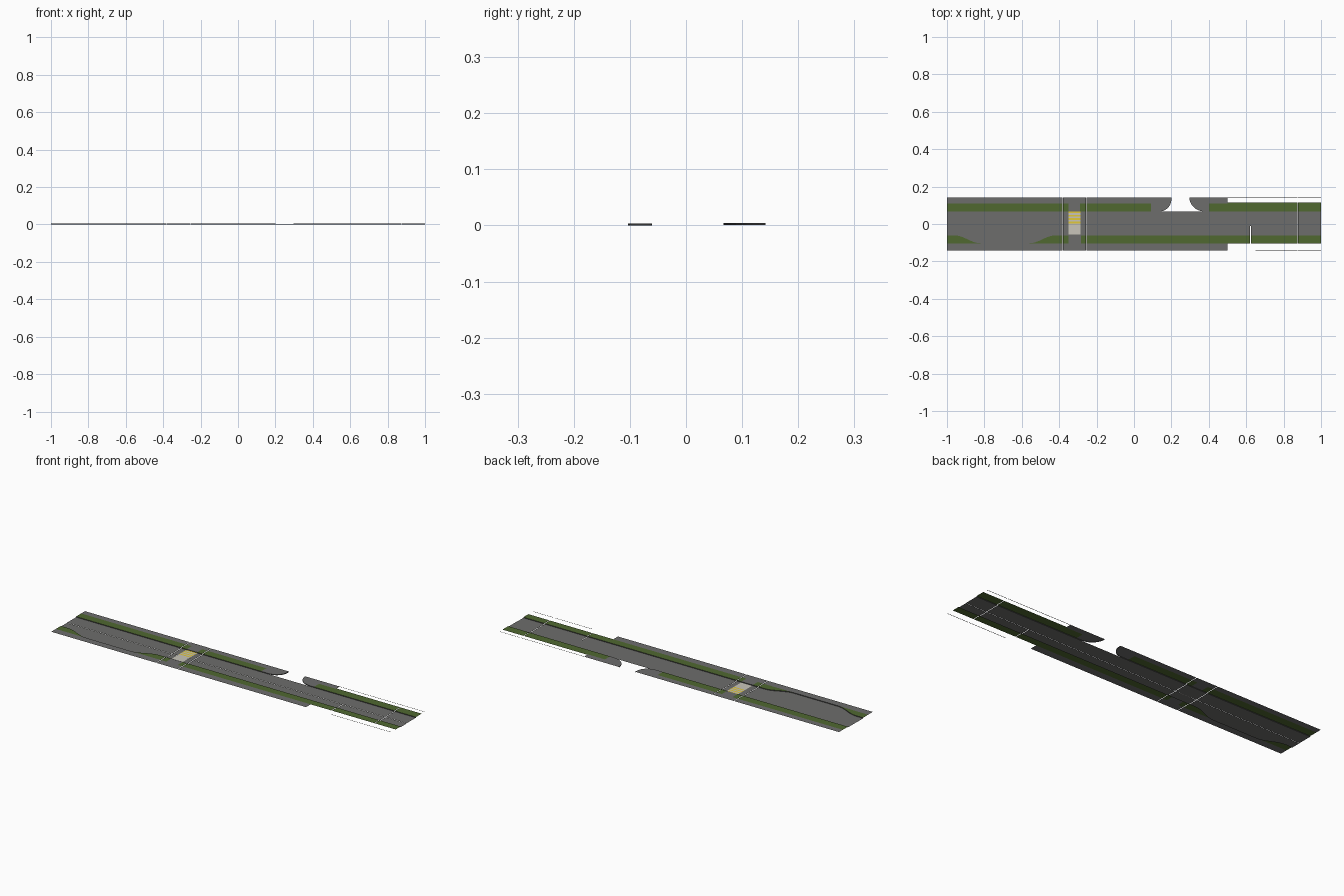
import bpy, bmesh, math

if "Cube" in bpy.data.objects:
    bpy.data.objects.remove(bpy.data.objects["Cube"])

def material(name, rgb):
    m = bpy.data.materials.new(name)
    m.diffuse_color = (*rgb, 1)
    m.use_nodes = True
    m.node_tree.nodes["Principled BSDF"].inputs["Base Color"].default_value = m.diffuse_color
    return m

ASPHALT = material("asphalt grey", (0.155, 0.155, 0.15))
PAVING = material("pavement grey", (0.155, 0.155, 0.152))
CURB = material("curb dark grey", (0.06, 0.06, 0.06))
GRASS = material("grass green", (0.08, 0.14, 0.03))
CREAM = material("crossing cream", (0.58, 0.56, 0.49))
YELLOW = material("stripe yellow", (0.75, 0.58, 0.04))

JOINTS = (-0.382, -0.256, 0.875)   # narrow open joints between road sections
HALF = 0.0015
FRONT_Z, BACK_Z = 0.0035, 0.0045   # verge heights on each side
OUT, GB, GF = 0.142, 0.067, -0.061  # outer edge, back curb, front curb
WB, WF = 0.11, -0.103              # inner edges of the walkways


def finish(name, bm, mat, joints):
    # open the joints by cutting on both sides and removing the slivers
    for g in joints:
        for x in (g - HALF, g + HALF):
            bmesh.ops.bisect_plane(bm, geom=bm.verts[:] + bm.edges[:] + bm.faces[:],
                                   plane_co=(x, 0, 0), plane_no=(1, 0, 0))
        thin = [f for f in bm.faces if abs(f.calc_center_median().x - g) < HALF * 0.9]
        bmesh.ops.delete(bm, geom=thin, context='FACES')
    me = bpy.data.meshes.new(name)
    bm.to_mesh(me)
    bm.free()
    me.materials.append(mat)
    bpy.context.collection.objects.link(bpy.data.objects.new(name, me))


def sheet(name, pts, z, mat, joints=JOINTS):
    bm = bmesh.new()
    f = bm.faces.new([bm.verts.new((p[0], p[1], z)) for p in pts])
    f.normal_update()
    if f.normal.z < 0:
        f.normal_flip()
    finish(name, bm, mat, joints)


def rect(name, x0, x1, y0, y1, z, mat, joints=JOINTS):
    sheet(name, [(x0, y0), (x1, y0), (x1, y1), (x0, y1)], z, mat, joints)


def wall(name, path, z0, z1, mat=CURB):
    bm = bmesh.new()
    lo = [bm.verts.new((x, y, z0)) for x, y in path]
    hi = [bm.verts.new((x, y, z1)) for x, y in path]
    for i in range(len(path) - 1):
        bm.faces.new((lo[i], lo[i + 1], hi[i + 1], hi[i]))
    finish(name, bm, mat, JOINTS)


def ease(x0, y0, x1, y1, n=8):
    # smooth S shaped curb line
    return [(x0 + (x1 - x0) * i / n,
             y0 + (y1 - y0) * (0.5 - 0.5 * math.cos(math.pi * i / n))) for i in range(n + 1)]


def arc(cx, cy, rx, ry, a0, a1, n=10):
    return [(cx + rx * math.cos(math.radians(a0 + (a1 - a0) * i / n)),
             cy + ry * math.sin(math.radians(a0 + (a1 - a0) * i / n))) for i in range(n + 1)]


# carriageway: two lanes at slightly different levels, plus the parking bay
bay_in = ease(-0.96, GF, -0.82, WF)
bay_out = ease(-0.56, WF, -0.42, GF)
rect("front_lane", -1, 1, GF, -0.01, 0, ASPHALT, JOINTS + (0.623,))
rect("back_lane", -1, 1, -0.01, GB, 0.001, ASPHALT)
sheet("parking_bay", bay_in + bay_out, 0, ASPHALT)

# front walkway and verge
rect("front_walkway", -1, 0.5, -OUT, WF, FRONT_Z, PAVING)
sheet("front_verge_end", [(-1, WF), (-1, GF)] + bay_in, FRONT_Z, GRASS)
sheet("front_verge_taper", bay_out + [(-0.35, GF), (-0.35, WF)], FRONT_Z, GRASS)
rect("front_crossing_landing", -0.35, -0.283, WF, GF, FRONT_Z, PAVING)
rect("front_verge", -0.283, 1, WF, GF, FRONT_Z, GRASS, JOINTS + (0.623,))
wall("front_curb", [(-1, GF)] + bay_in + bay_out + [(1, GF)], 0, FRONT_Z)

# back walkway and verge, with rounded corners at the side street
left_corner = arc(0.135, 0.132, 0.065, 0.132 - GB, -90, 0)
right_corner = arc(0.378, OUT, 0.082, OUT - GB, 180, 270)
rect("back_walkway", -1, 0.09, WB, OUT, BACK_Z, PAVING)
rect("back_verge_left", -1, -0.35, GB, WB, BACK_Z, GRASS)
rect("back_crossing_landing", -0.35, -0.288, GB, WB, BACK_Z, PAVING)
rect("back_verge_middle", -0.288, 0.09, GB, WB, BACK_Z, GRASS)
sheet("left_street_corner", [(0.09, OUT), (0.09, GB)] + left_corner + [(0.2, OUT)],
      BACK_Z, PAVING)
sheet("right_street_corner", right_corner + [(0.4, GB), (0.4, OUT)], BACK_Z, PAVING)
rect("back_walkway_right", 0.4, 0.5, WB, OUT, BACK_Z, PAVING)
rect("back_verge_right", 0.4, 0.5, GB, WB, BACK_Z, GRASS)
rect("back_verge_far_right", 0.5, 1, GB, 0.115, BACK_Z, GRASS)
wall("back_curb_left", [(-1, GB), (0.09, GB)] + left_corner + [(0.2, OUT)], 0.001, BACK_Z)
wall("back_curb_right", right_corner + [(1, GB)], 0.001, BACK_Z)

# thin outer edging strips, continuing past the walkways
rect("front_edging", 0.65, 1, -OUT, -OUT + 0.003, FRONT_Z, PAVING)
rect("back_edging", 0.5, 1, OUT - 0.003, OUT, BACK_Z, PAVING)

# pedestrian crossing with stripes on the back half
rect("crossing", -0.35, -0.285, -0.056, GB, 0.0016, CREAM)
for i in range(4):
    y = 0.004 + i * 0.018
    rect("crossing_stripe", -0.35, -0.285, y, min(y + 0.009, GB), 0.002, YELLOW)
